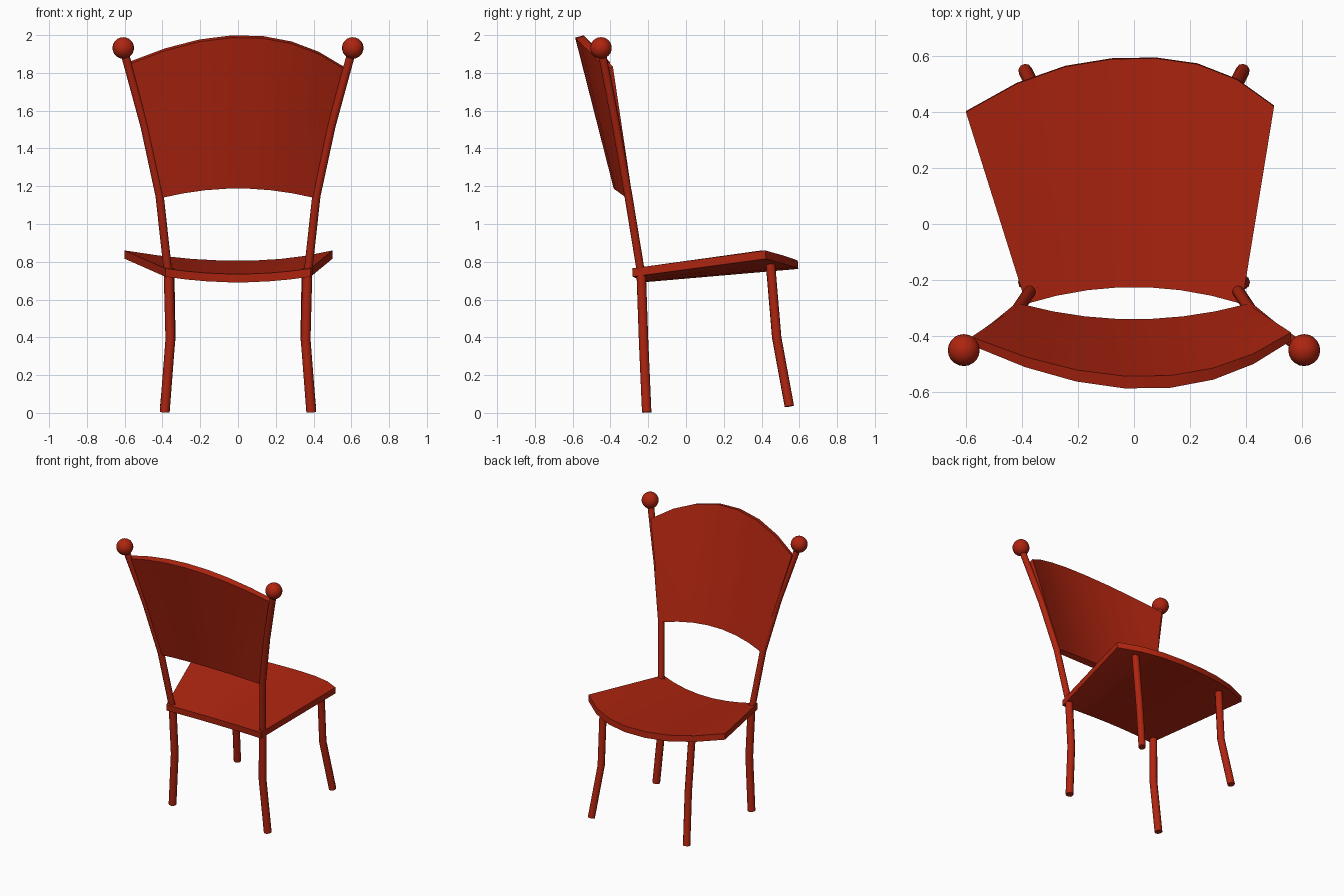
import bpy, bmesh, math

if "Cube" in bpy.data.objects:
    bpy.data.objects.remove(bpy.data.objects["Cube"])

red = bpy.data.materials.new("red paint")
red.diffuse_color = (0.43, 0.018, 0.005, 1)
red.use_nodes = True
red.node_tree.nodes["Principled BSDF"].inputs["Base Color"].default_value = red.diffuse_color


def finish(obj, angle=30):
    obj.data.materials.clear()
    obj.data.materials.append(red)
    bpy.ops.object.select_all(action='DESELECT')
    obj.select_set(True)
    bpy.context.view_layer.objects.active = obj
    bpy.ops.object.shade_smooth_by_angle(angle=math.radians(angle))


def slab(name, row_a, row_b, offset, cols=7, rows=2):
    """Ruled sheet between two curved rows, thickened by offset(s)."""
    bm = bmesh.new()
    layers = []
    for side in (0, 1):
        grid = []
        for j in range(rows + 1):
            t = j / rows
            line = []
            for i in range(cols + 1):
                s = -1 + 2 * i / cols
                a, b, o = row_a(s), row_b(s), offset(s)
                line.append(bm.verts.new([a[k] * (1 - t) + b[k] * t + side * o[k] for k in range(3)]))
            grid.append(line)
        layers.append(grid)
    for g in layers:
        for j in range(rows):
            for i in range(cols):
                bm.faces.new((g[j][i], g[j][i + 1], g[j + 1][i + 1], g[j + 1][i]))

    def border(g):
        return (g[0][:-1] + [r[-1] for r in g[:-1]]
                + g[-1][:0:-1] + [r[0] for r in g[:0:-1]])
    p, q = border(layers[0]), border(layers[1])
    for i in range(len(p)):
        n = (i + 1) % len(p)
        bm.faces.new((p[i], p[n], q[n], q[i]))
    bmesh.ops.recalc_face_normals(bm, faces=bm.faces)
    me = bpy.data.meshes.new(name)
    bm.to_mesh(me)
    bm.free()
    obj = bpy.data.objects.new(name, me)
    bpy.context.collection.objects.link(obj)
    finish(obj)


def rod(name, points, radius):
    """Round bar along a bent path."""
    cu = bpy.data.curves.new(name, 'CURVE')
    cu.dimensions = '3D'
    cu.bevel_depth = radius
    cu.bevel_resolution = 3
    cu.use_fill_caps = True
    sp = cu.splines.new('POLY')
    sp.points.add(len(points) - 1)
    for pt, co in zip(sp.points, points):
        pt.co = (*co, 1)
    obj = bpy.data.objects.new(name, cu)
    bpy.context.collection.objects.link(obj)
    bpy.ops.object.select_all(action='DESELECT')
    obj.select_set(True)
    bpy.context.view_layer.objects.active = obj
    bpy.ops.object.convert(target='MESH')
    finish(bpy.context.object, 40)


# dished seat, bowed at the front
slab("seat",
     lambda s: (0.385 * s, -0.225 - 0.06 * s * s, 0.735 + 0.03 * s * s),
     lambda s: (-0.05 + 0.55 * s + 0.05 * (1 - s * s),
                0.592 - 0.182 * abs(s) ** 2.3 + 0.01 * s,
                0.805 + 0.055 * s * s),
     lambda s: (0, 0.003, -0.044))

# curved, leaning backrest
slab("backrest",
     lambda s: (0.405 * s, -0.34 + 0.055 * s * s, 1.2 - 0.05 * s * s),
     lambda s: (-0.01 + 0.57 * s + 0.06 * (1 - s * s),
                -0.545 + 0.15 * s * s + 0.008 * s,
                2.0 - 0.155 * s * s - 0.012 * s),
     lambda s: (0, -0.044 + 0.014 * s * s, -0.012))

for side, sx in (("left", -1), ("right", 1)):
    # back post and round finial
    tip = (sx * 0.6075, -0.45, 1.932)
    rod(side + "_back_post",
        [(sx * 0.37, -0.238, 0.74), (sx * 0.415, -0.305, 1.15),
         (sx * 0.495, -0.37, 1.52), tip], 0.022)
    bpy.ops.mesh.primitive_uv_sphere_add(segments=20, ring_count=12, radius=0.057, location=tip)
    bpy.context.object.name = side + "_finial"
    finish(bpy.context.object, 60)
    # legs
    rod(side + "_back_leg",
        [(sx * 0.368, -0.238, 0.765), (sx * 0.358, -0.225, 0.39),
         (sx * 0.388, -0.208, 0.003)], 0.026)
    rod(side + "_front_leg",
        [(sx * 0.362, 0.447, 0.79), (sx * 0.355, 0.48, 0.4),
         (sx * 0.388, 0.547, 0.035)], 0.025)
